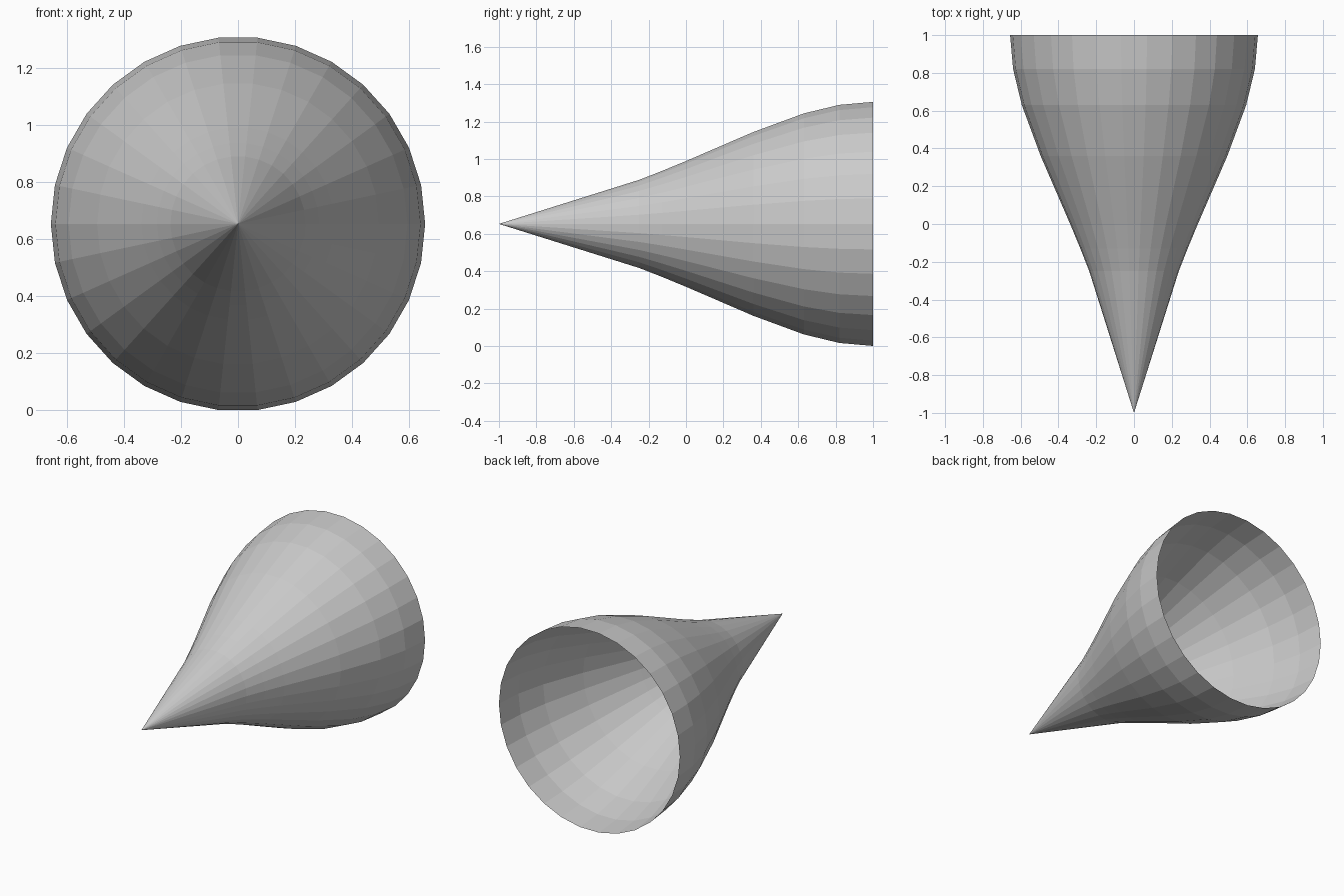
import bpy, bmesh
from math import cos, sin, tau

if "Cube" in bpy.data.objects:
    bpy.data.objects.remove(bpy.data.objects["Cube"])

SIDES = 30
CENTRE_Z = 0.6525
# Profile from the pointed tip to the open rim: (y, radius)
PROFILE = [(-0.25, 0.237), (-0.13, 0.284), (0.0, 0.338), (0.36, 0.494),
           (0.63, 0.594), (0.82, 0.640), (1.0, 0.656)]

bm = bmesh.new()
tip = bm.verts.new((0, -1, CENTRE_Z))
rings = [[bm.verts.new((r * cos(tau * i / SIDES), y, CENTRE_Z + r * sin(tau * i / SIDES)))
          for i in range(SIDES)] for y, r in PROFILE]

# Pointed end, then the flared wall, left open at the back
for i in range(SIDES):
    j = (i + 1) % SIDES
    bm.faces.new((tip, rings[0][i], rings[0][j]))
    for a, b in zip(rings, rings[1:]):
        bm.faces.new((a[i], b[i], b[j], a[j]))
bmesh.ops.recalc_face_normals(bm, faces=bm.faces)
# Make sure the wall faces outward
f = bm.faces[:][0]
f.normal_update()
c = f.calc_center_median()
if f.normal.x * c.x + f.normal.z * (c.z - CENTRE_Z) < 0:
    bmesh.ops.reverse_faces(bm, faces=bm.faces[:])

mesh = bpy.data.meshes.new("flared_cone")
bm.to_mesh(mesh)
bm.free()
cone = bpy.data.objects.new("flared_cone", mesh)
bpy.context.collection.objects.link(cone)
